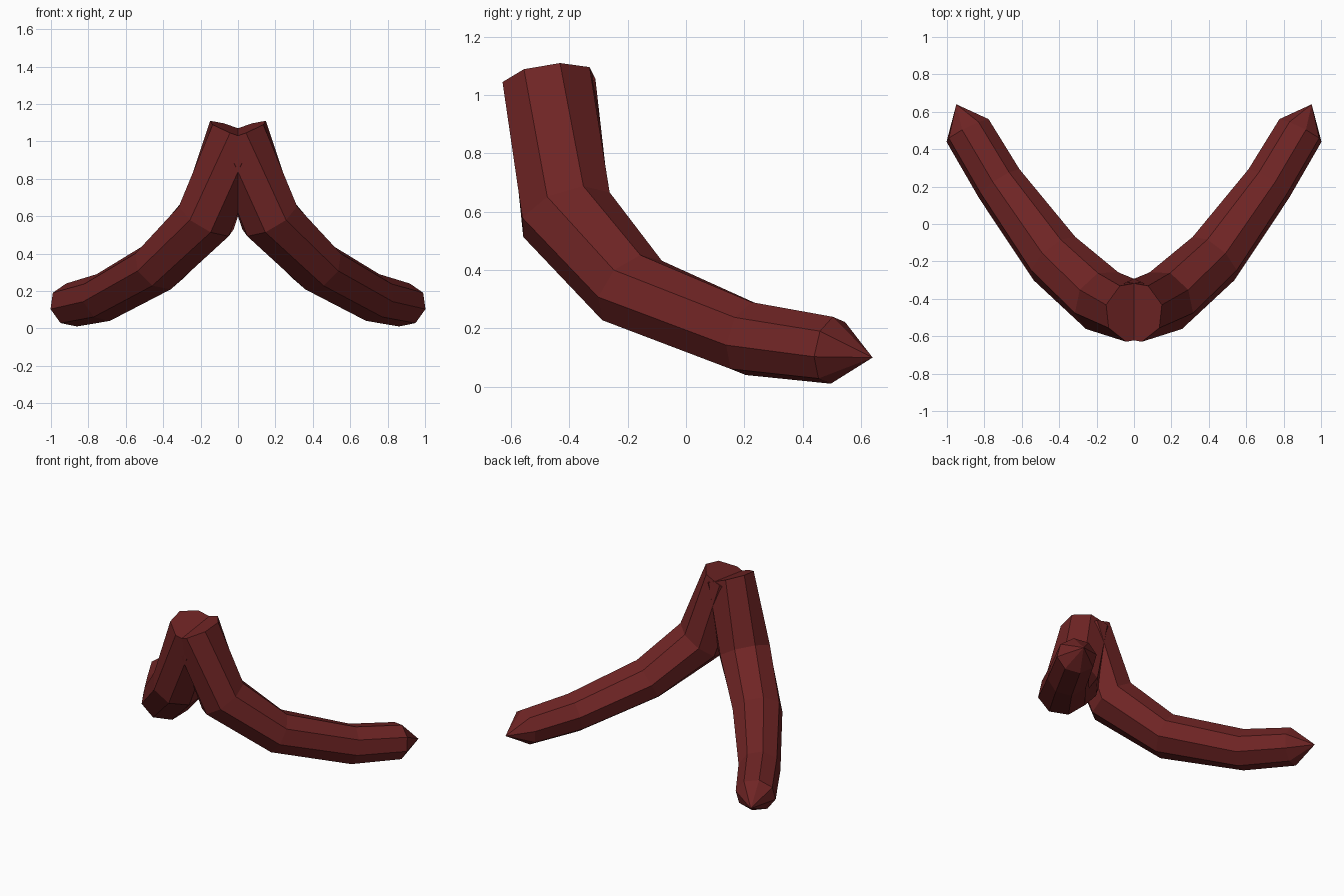
import bpy, bmesh
from math import cos, sin, radians
from mathutils import Vector

cube = bpy.data.objects.get("Cube")
if cube:
    bpy.data.objects.remove(cube, do_unlink=True)

# Single dark red material
red = bpy.data.materials.new("dark red")
red.use_nodes = True
colour = (0.16, 0.018, 0.018, 1)
red.diffuse_color = colour
red.node_tree.nodes["Principled BSDF"].inputs["Base Color"].default_value = colour

SIDES = 8
PHASE = -10
# Branch stations: centre, heading of the outer edge, half width, half height
STATIONS = [
    ((0.0, -0.47, 1.05), -65, 0.165, 0.165),
    ((0.17, -0.41, 0.59), -51, 0.175, 0.165),
    ((0.425, -0.185, 0.33), -43, 0.163, 0.14),
    ((0.72, 0.215, 0.165), -34, 0.135, 0.13),
    ((0.89, 0.5, 0.125), -33, 0.13, 0.118),
]
TIP = Vector((0.95, 0.64, 0.10))


def ring(bm, centre, tangent, heading, width, height):
    """Eight-sided section square to the branch direction."""
    a = radians(heading)
    out = Vector((cos(a), sin(a), 0))
    out = (out - tangent * out.dot(tangent)).normalized()
    up = out.cross(tangent)
    verts = []
    for k in range(SIDES):
        t = radians(PHASE + 360 * k / SIDES)
        verts.append(bm.verts.new(centre + out * width * cos(t) + up * height * sin(t)))
    return verts


# Tapered branch: flat top, bent tube and pointed end
bm = bmesh.new()
path = [Vector(s[0]) for s in STATIONS] + [TIP]
rings = []
for i, (_, heading, width, height) in enumerate(STATIONS):
    tangent = (path[i + 1] - path[i]).normalized()
    if i:
        tangent = (tangent + (path[i] - path[i - 1]).normalized()).normalized()
    rings.append(ring(bm, path[i], tangent, heading, width, height))
for lower, upper in zip(rings, rings[1:]):
    for k in range(SIDES):
        n = (k + 1) % SIDES
        bm.faces.new((lower[k], lower[n], upper[n], upper[k]))
bm.faces.new(rings[0])
tip = bm.verts.new(TIP)
for k in range(SIDES):
    bm.faces.new((rings[-1][k], rings[-1][(k + 1) % SIDES], tip))
bmesh.ops.recalc_face_normals(bm, faces=bm.faces)

mesh = bpy.data.meshes.new("forked_branches")
bm.to_mesh(mesh)
bm.free()
mesh.materials.append(red)
branches = bpy.data.objects.new("forked_branches", mesh)
bpy.context.collection.objects.link(branches)

# Matching branch on the other side
mirror = branches.modifiers.new("Mirror", "MIRROR")
mirror.use_axis[0] = True
mirror.use_mirror_merge = False
